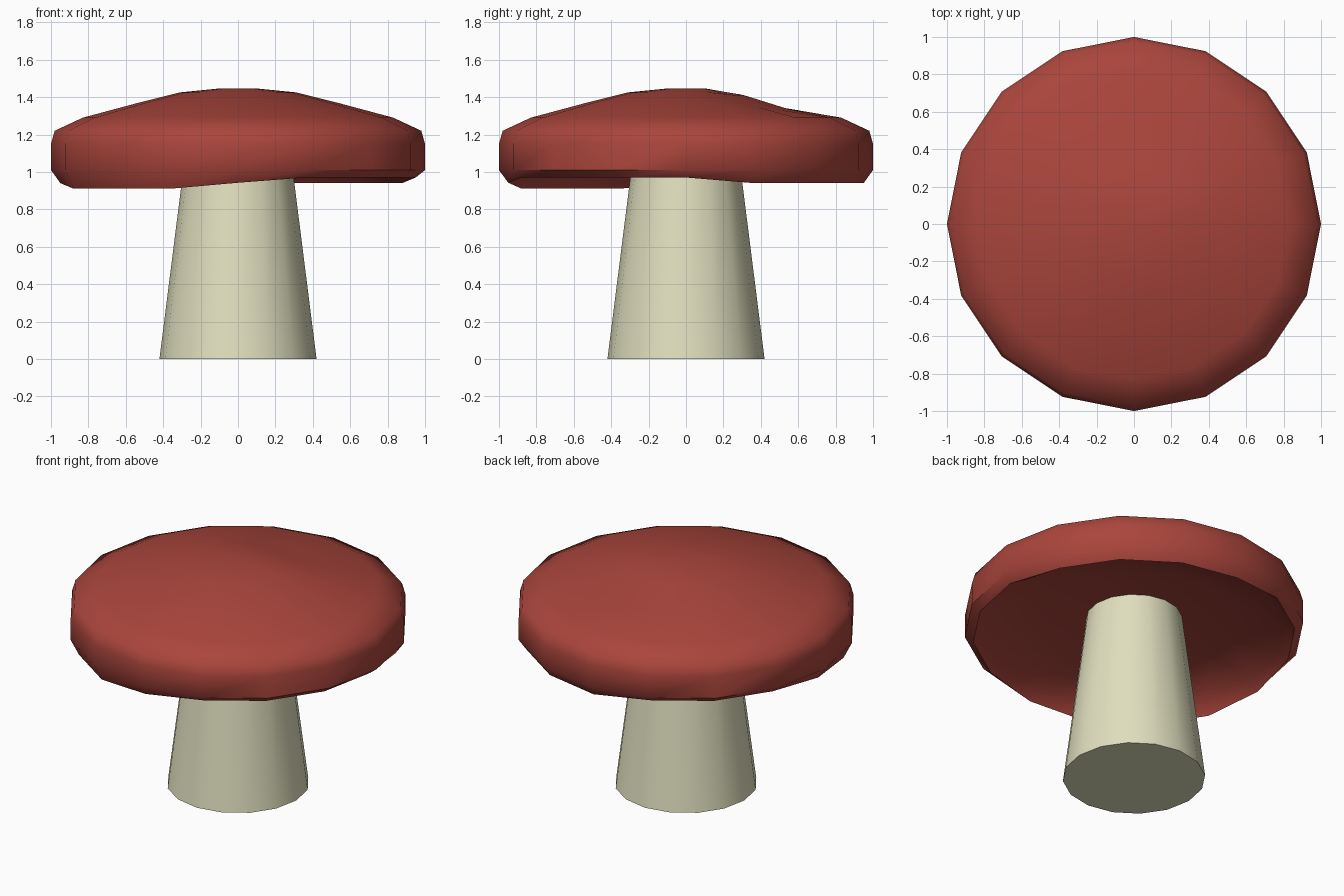
import bpy, bmesh
from math import cos, sin, radians, pi

if "Cube" in bpy.data.objects:
    bpy.data.objects.remove(bpy.data.objects["Cube"])

SIDES = 16


def lathe(name, profile, color, z_offset, close_start, close_end):
    """Spin (radius, z) rings into a 16-sided part; z_offset(ring, step) bends rings."""
    bm = bmesh.new()
    rings = []
    for r, (rad, z) in enumerate(profile):
        rings.append([bm.verts.new((rad * cos(2 * pi * s / SIDES),
                                    rad * sin(2 * pi * s / SIDES),
                                    z + z_offset(r, s))) for s in range(SIDES)])
    for a, b in zip(rings, rings[1:]):
        for s in range(SIDES):
            t = (s + 1) % SIDES
            bm.faces.new((a[s], a[t], b[t], b[s]))
    for ring, close in ((rings[0], close_start), (rings[-1], close_end)):
        if close:
            bm.faces.new(ring)
    bmesh.ops.recalc_face_normals(bm, faces=bm.faces)
    mesh = bpy.data.meshes.new(name)
    bm.to_mesh(mesh)
    bm.free()
    obj = bpy.data.objects.new(name, mesh)
    bpy.context.collection.objects.link(obj)
    mat = bpy.data.materials.new(name + "_color")
    mat.diffuse_color = color
    mat.use_nodes = True
    mat.node_tree.nodes["Principled BSDF"].inputs["Base Color"].default_value = mat.diffuse_color
    mesh.materials.append(mat)
    bpy.ops.object.select_all(action='DESELECT')
    obj.select_set(True)
    bpy.context.view_layer.objects.active = obj
    bpy.ops.object.shade_smooth_by_angle(angle=radians(50))
    return obj


# Tapered stem
lathe("stem", [(0.42, 0), (0.28, 1.11)], (0.75, 0.74, 0.52, 1),
      lambda r, s: 0, True, True)

# Cap: hollow underside, drooping lip, rounded rim, low dome
CAP = [(0.25, 1.09), (0.60, 1.05), (0.89, 1.0),
       (0.95, 0.97), (1.0, 1.01), (1.0, 1.15), (0.98, 1.22), (0.83, 1.29),
       (0.55, 1.365), (0.31, 1.425), (0.11, 1.445)]

# Lip droops at the front left and back right; the dome is dented at the back
DROOP = {1: -0.03, 2: -0.03, 3: -0.03, 4: -0.03,
         8: -0.03, 9: -0.06, 10: -0.06, 11: -0.06, 12: -0.028}
DENT = {2: -0.02, 3: -0.035, 4: -0.03, 5: -0.02}


def cap_offset(r, s):
    if r == 3:
        return DROOP.get(s, 0)
    if r == 8:
        return DENT.get(s, 0)
    if r == 9:
        return DENT.get(s, 0) * 0.5
    return 0


lathe("cap", CAP, (0.40, 0.06, 0.045, 1), cap_offset, True, True)
